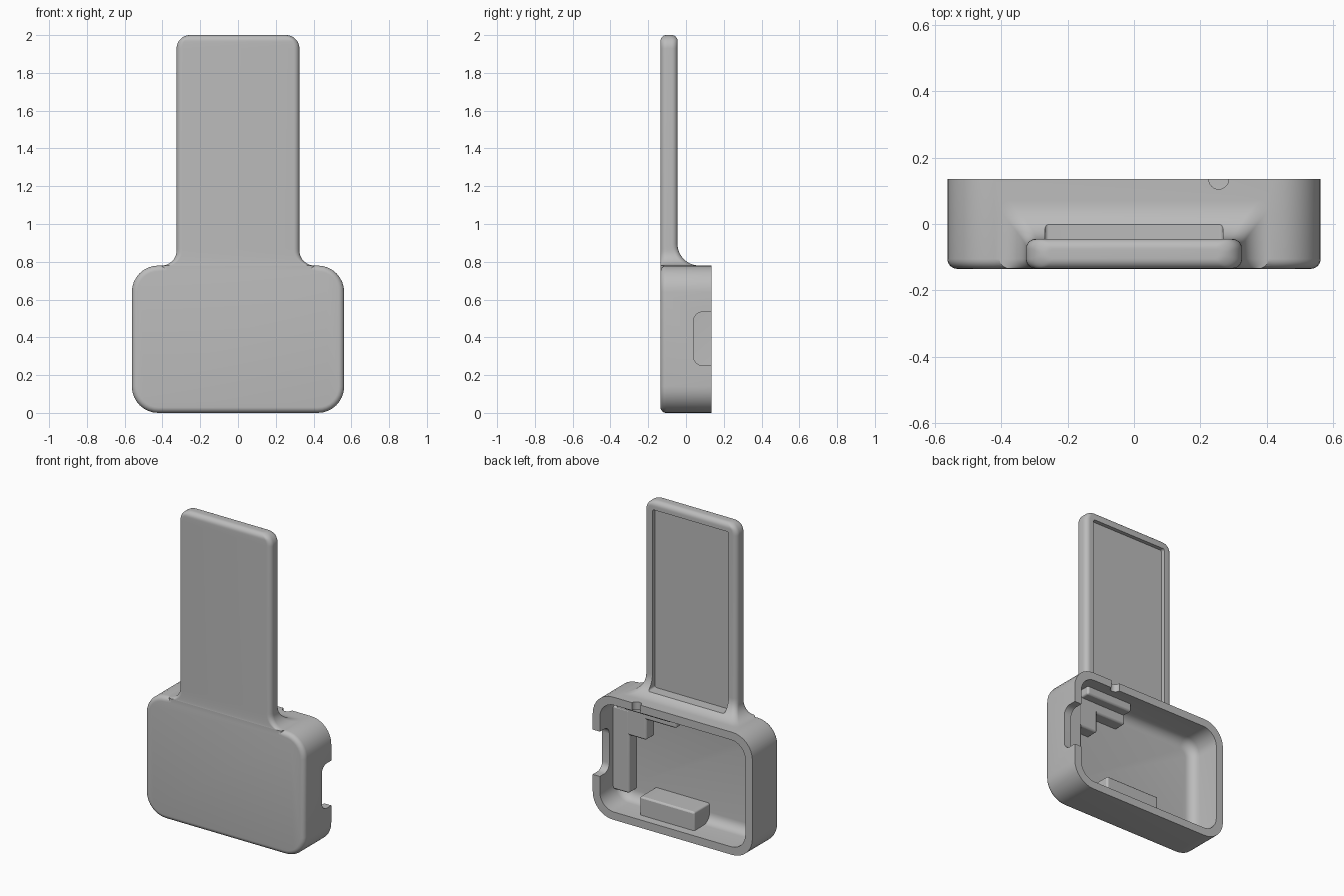
import bpy, bmesh, math
from mathutils import Vector

cube = bpy.data.objects.get("Cube")
if cube:
    bpy.data.objects.remove(cube)

grey = bpy.data.materials.new("plain grey")
grey.use_nodes = True
grey.diffuse_color = (0.5, 0.5, 0.5, 1)
grey.node_tree.nodes["Principled BSDF"].inputs["Base Color"].default_value = (0.5, 0.5, 0.5, 1)

FRONT, BACK = -0.135, 0.135


def rounded_rect(u0, u1, v0, v1, r, steps=8):
    """Counter-clockwise rounded rectangle as (u, v) pairs."""
    pts = []
    corners = [(u1 - r, v1 - r), (u0 + r, v1 - r), (u0 + r, v0 + r), (u1 - r, v0 + r)]
    for k, (cu, cv) in enumerate(corners):
        for i in range(steps + 1):
            a = math.pi / 2 * (k + i / steps)
            pts.append((cu + r * math.cos(a), cv + r * math.sin(a)))
    return pts


def loft(name, rings):
    """Solid skinned through rings of equal point count."""
    bm = bmesh.new()
    loops = [[bm.verts.new(p) for p in ring] for ring in rings]
    n = len(loops[0])
    for a, b in zip(loops, loops[1:]):
        for i in range(n):
            j = (i + 1) % n
            bm.faces.new((a[i], a[j], b[j], b[i]))
    bm.faces.new(loops[0])
    bm.faces.new(loops[-1])
    bmesh.ops.recalc_face_normals(bm, faces=bm.faces[:])
    mesh = bpy.data.meshes.new(name)
    bm.to_mesh(mesh)
    bm.free()
    mesh.materials.append(grey)
    obj = bpy.data.objects.new(name, mesh)
    bpy.context.collection.objects.link(obj)
    return obj


def y_prism(name, x0, x1, z0, z1, y0, y1, r, edge=0.0):
    """Rounded rectangle along y, its front edge rounded by edge."""
    steps = 6 if edge else 0
    rings = []
    for i in range(steps + 1):
        a = math.pi / 2 * i / max(steps, 1)
        d = edge * (1 - math.sin(a))
        y = y0 + edge * (1 - math.cos(a))
        rings.append([(u, y, v) for u, v in
                      rounded_rect(x0 + d, x1 - d, z0 + d, z1 - d, r - d)])
    rings.append([(u, y1, v) for u, v in rounded_rect(x0, x1, z0, z1, r)])
    return loft(name, rings)


def combine(target, tool, operation):
    """Apply a boolean and remove the tool."""
    tool.hide_render = True
    mod = target.modifiers.new("combine", 'BOOLEAN')
    mod.object, mod.operation, mod.solver = tool, operation, 'EXACT'
    bpy.context.view_layer.objects.active = target
    bpy.ops.object.modifier_apply(modifier=mod.name)
    bpy.data.objects.remove(tool)


def smooth(obj):
    bpy.ops.object.select_all(action='DESELECT')
    obj.select_set(True)
    bpy.context.view_layer.objects.active = obj
    bpy.ops.object.shade_smooth_by_angle(angle=math.radians(35))


# Housing with a rounded front edge
body = y_prism("housing_and_handle", -0.562, 0.562, 0, 0.78, FRONT, BACK, 0.14, 0.03)

# Handle flaring into the top of the housing, with a rounded tip
HALF, HANDLE_BACK, FLARE, SIDE, TIP, EDGE = 0.325, -0.045, 0.115, 0.08, 0.07, 0.03
levels = [0.66] + [0.78 + FLARE * (1 - math.cos(math.pi / 2 * i / 12)) for i in range(13)]
levels += [2 - TIP + TIP * math.sin(math.pi / 2 * i / 12) for i in range(13)]
rings = []
for z in levels:
    drop = max(0, min(FLARE, 0.78 + FLARE - z))
    side = max(0, min(SIDE, 0.78 + SIDE - z))
    tip = max(0, z - (2 - TIP))
    edge = max(0, z - (2 - EDGE))
    half = HALF + SIDE - math.sqrt(SIDE ** 2 - side ** 2)
    half -= TIP - math.sqrt(max(0, TIP ** 2 - tip ** 2))
    back = HANDLE_BACK + FLARE - math.sqrt(FLARE ** 2 - drop ** 2)
    inset = EDGE - math.sqrt(max(0, EDGE ** 2 - edge ** 2))
    y0, y1 = FRONT + 0.0005 + inset, back - inset
    r = min(EDGE, (y1 - y0) * 0.45)
    rings.append([(u, v, z) for u, v in rounded_rect(-half, half, y0, y1, r)])
combine(body, loft("handle", rings), 'UNION')

# Open cavity, handle recess, side window and top notch
combine(body, y_prism("cavity", -0.512, 0.512, 0.05, 0.73, -0.075, 0.3, 0.1, 0.06), 'DIFFERENCE')
combine(body, y_prism("recess", -0.268, 0.268, 0.805, 1.945, -0.07, 0.3, 0.012), 'DIFFERENCE')
window = [[(x, u, v) for u, v in rounded_rect(0.04, 0.3, 0.25, 0.535, 0.05)] for x in (0.5, 0.7)]
combine(body, loft("window", window), 'DIFFERENCE')
notch = [[(0.255 + u, BACK + v, z) for u, v in rounded_rect(-0.03, 0.03, -0.03, 0.03, 0.0299)]
         for z in (0.7, 0.9)]
combine(body, loft("notch", notch), 'DIFFERENCE')
smooth(body)


# Supports inside the cavity
def support(name, x0, x1, z0, z1, y1):
    obj = y_prism(name, x0, x1, z0, z1, -0.1, y1, 0.012)
    bevel = obj.modifiers.new("soft edges", 'BEVEL')
    bevel.width, bevel.segments, bevel.limit_method = 0.01, 2, 'ANGLE'
    bevel.angle_limit = math.radians(60)
    smooth(obj)


support("lower_clip", -0.114, 0.27, 0.03, 0.167, 0.08)
support("upper_shelf", 0.07, 0.48, 0.62, 0.75, 0.0)
support("upper_clip", 0.07, 0.40, 0.68, 0.75, 0.06)
support("corner_block", 0.28, 0.49, 0.49, 0.70, 0.001)
support("side_rail", 0.40, 0.53, 0.12, 0.65, 0.002)
